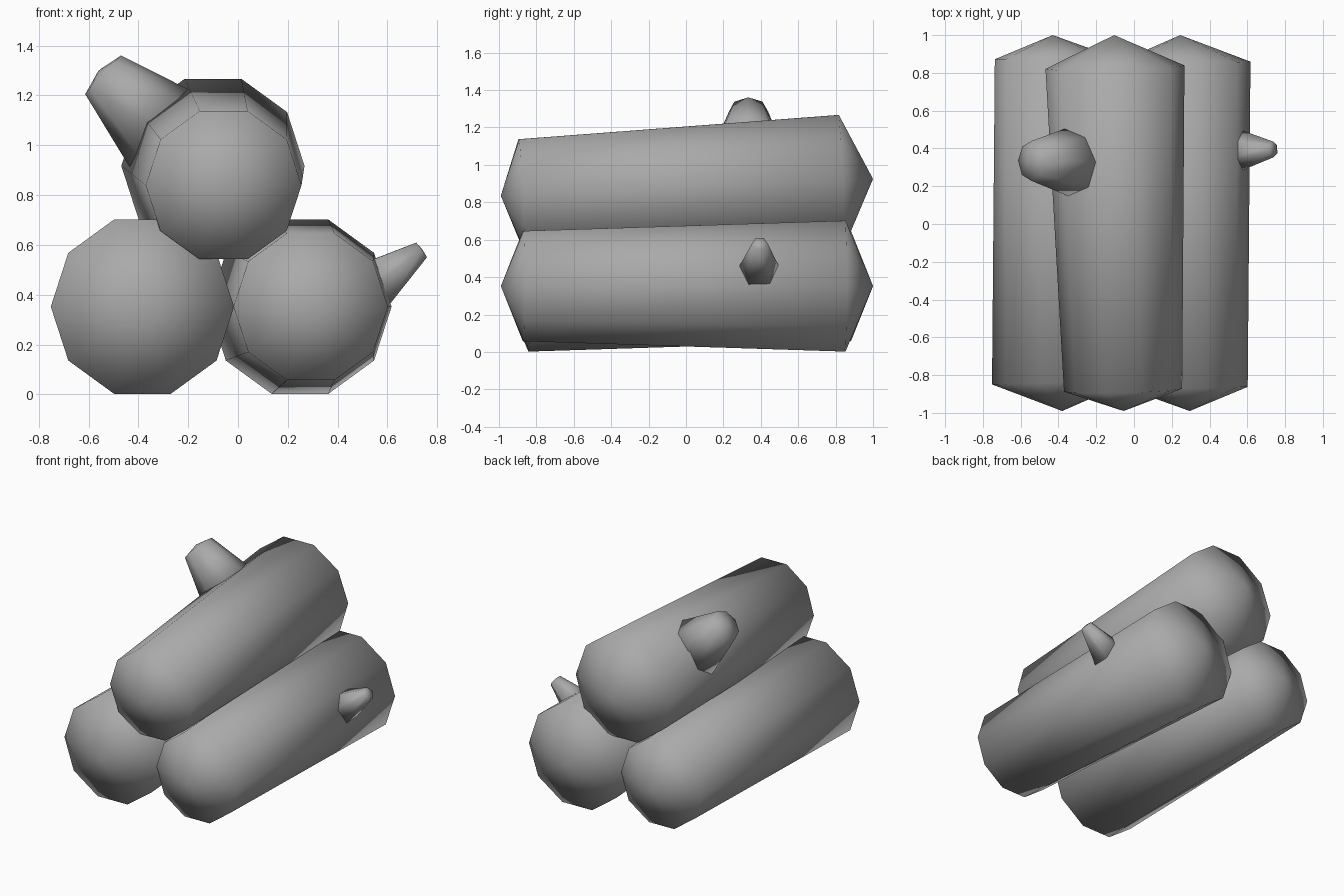
import bpy, bmesh
from math import cos, sin, tau
from mathutils import Vector

cube = bpy.data.objects.get("Cube")
if cube:
    bpy.data.objects.remove(cube, do_unlink=True)

grey = bpy.data.materials.new("plain grey")
grey.use_nodes = True
grey.diffuse_color = (0.4, 0.4, 0.4, 1)
grey.node_tree.nodes["Principled BSDF"].inputs["Base Color"].default_value = (0.4, 0.4, 0.4, 1)


def tapered(name, start, end, inset_a, r_a, inset_b, r_b, sides):
    """Smooth tapered body with a pointed cap at both ends of its axis."""
    p, q = Vector(start), Vector(end)
    d = (q - p).normalized()
    u = d.cross(Vector((0, 0, 1))).normalized()
    v = u.cross(d)
    bm = bmesh.new()

    def ring(c, r):
        return [bm.verts.new(c + r * (u * cos(tau * i / sides) + v * sin(tau * i / sides)))
                for i in range(sides)]

    a, b = ring(p + d * inset_a, r_a), ring(q - d * inset_b, r_b)
    tip_a, tip_b = bm.verts.new(p), bm.verts.new(q)
    for i in range(sides):
        j = (i + 1) % sides
        bm.faces.new((a[i], a[j], b[j], b[i]))
        bm.faces.new((tip_a, a[j], a[i]))
        bm.faces.new((tip_b, b[i], b[j]))
    bmesh.ops.recalc_face_normals(bm, faces=bm.faces)
    for f in bm.faces:
        f.smooth = True
    mesh = bpy.data.meshes.new(name)
    bm.to_mesh(mesh)
    bm.free()
    mesh.materials.append(grey)
    obj = bpy.data.objects.new(name, mesh)
    bpy.context.collection.objects.link(obj)
    return obj


# Three stacked logs, the thick ends alternating
tapered("lower_right_log", (-0.38, -0.99, 0.352), (-0.43, 1, 0.352), 0.15, 0.368, 0.12, 0.31, 10)
tapered("lower_left_log", (0.295, -0.99, 0.352), (0.245, 1, 0.352), 0.12, 0.31, 0.15, 0.368, 10)
tapered("top_log", (-0.055, -0.99, 0.835), (-0.105, 1, 0.925), 0.11, 0.313, 0.17, 0.368, 10)

# Branch stubs
tapered("top_log_stub", (-0.30, 0.33, 1.06), (-0.56, 0.335, 1.30), 0.0, 0.2, 0.025, 0.106, 8)
tapered("lower_left_log_stub", (0.54, 0.39, 0.435), (0.74, 0.395, 0.582), 0.0, 0.118, 0.004, 0.042, 6)
